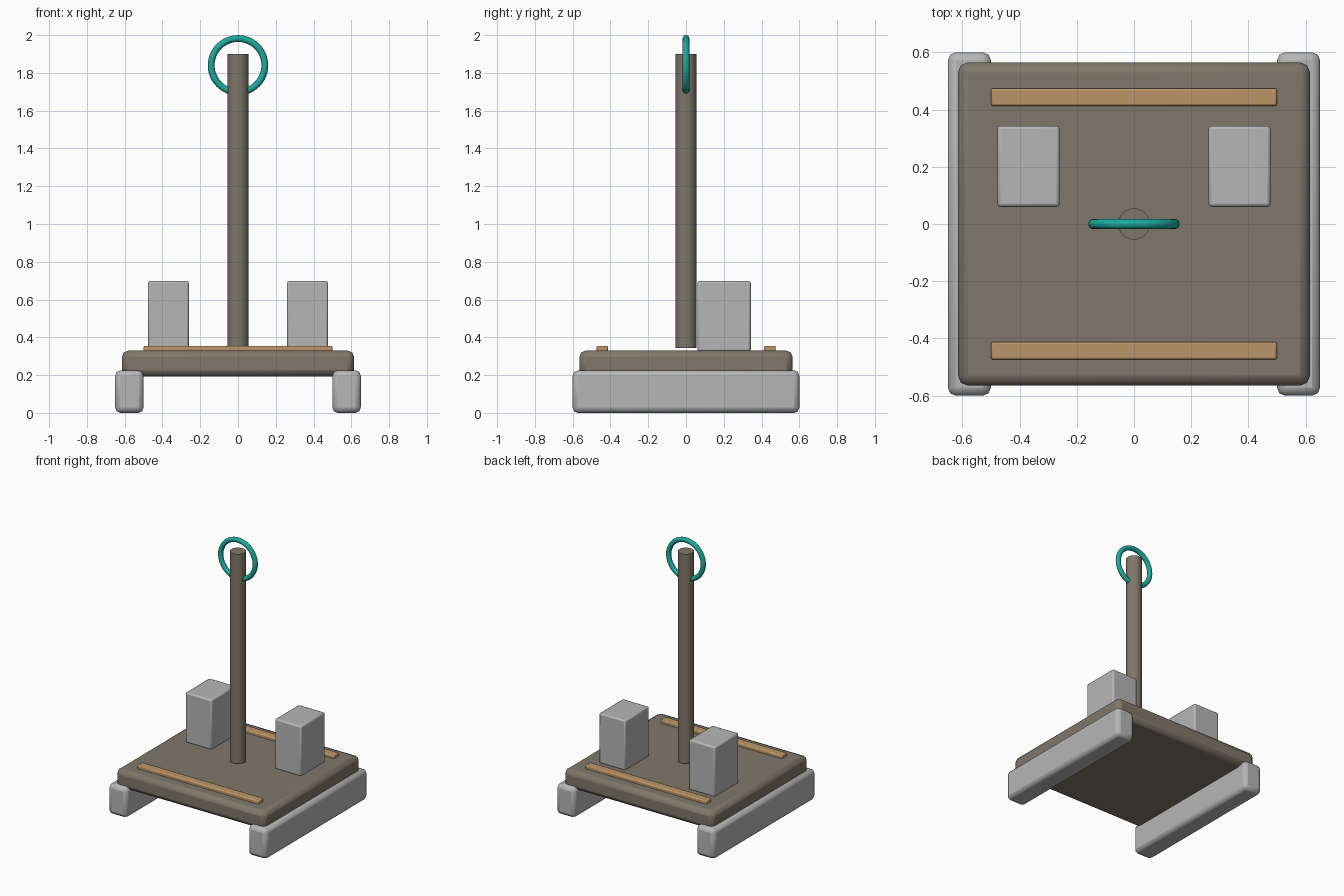
import bpy, math

if "Cube" in bpy.data.objects:
    bpy.data.objects.remove(bpy.data.objects["Cube"])


def material(name, color):
    m = bpy.data.materials.new(name)
    m.diffuse_color = (*color, 1)
    m.use_nodes = True
    m.node_tree.nodes["Principled BSDF"].inputs["Base Color"].default_value = m.diffuse_color
    return m


GREY = material("light grey", (0.47, 0.47, 0.47))
BROWN = material("grey brown", (0.215, 0.185, 0.145))
WOOD = material("light wood", (0.50, 0.30, 0.14))
TEAL = material("teal", (0.012, 0.40, 0.34))


def finish(obj, name, mat):
    obj.name = name
    obj.data.materials.append(mat)
    bpy.ops.object.shade_smooth_by_angle(angle=math.radians(35))
    return obj


def box(name, mat, lo, hi, bevel, segments=2):
    """Rounded box spanning two opposite corners."""
    bpy.ops.mesh.primitive_cube_add(
        size=1, location=[(a + b) / 2 for a, b in zip(lo, hi)])
    obj = bpy.context.object
    obj.scale = [b - a for a, b in zip(lo, hi)]
    bpy.ops.object.transform_apply(location=False, rotation=False, scale=True)
    mod = obj.modifiers.new("rounded edges", 'BEVEL')
    mod.width, mod.segments = bevel, segments
    return finish(obj, name, mat)


# Deck
box("deck", BROWN, (-0.615, -0.565, 0.193), (0.615, 0.565, 0.33), 0.035)

# Runners and upright blocks on each side
for side, s in (("left", -1), ("right", 1)):
    x0, x1 = sorted((s * 0.5, s * 0.65))
    box(side + "_runner", GREY, (x0, -0.6, 0.0), (x1, 0.6, 0.225), 0.028)
    x0, x1 = sorted((s * 0.26, s * 0.477))
    box(side + "_block", GREY, (x0, 0.06, 0.325), (x1, 0.343, 0.698), 0.011)

# Wooden slats across the front and back of the deck
for end, y in (("front", -0.443), ("back", 0.443)):
    box(end + "_slat", WOOD, (-0.5, y - 0.031, 0.32), (0.5, y + 0.031, 0.355), 0.008)

# Mast, resting just above the deck
bpy.ops.mesh.primitive_cylinder_add(
    vertices=24, radius=0.055, depth=1.557, location=(0, 0, 1.1215))
finish(bpy.context.object, "mast", BROWN)

# Ring threaded through the mast top
bpy.ops.mesh.primitive_torus_add(
    major_segments=48, minor_segments=12, major_radius=0.142, minor_radius=0.018,
    location=(0, 0, 1.84), rotation=(math.pi / 2, 0, 0))
finish(bpy.context.object, "ring", TEAL)
